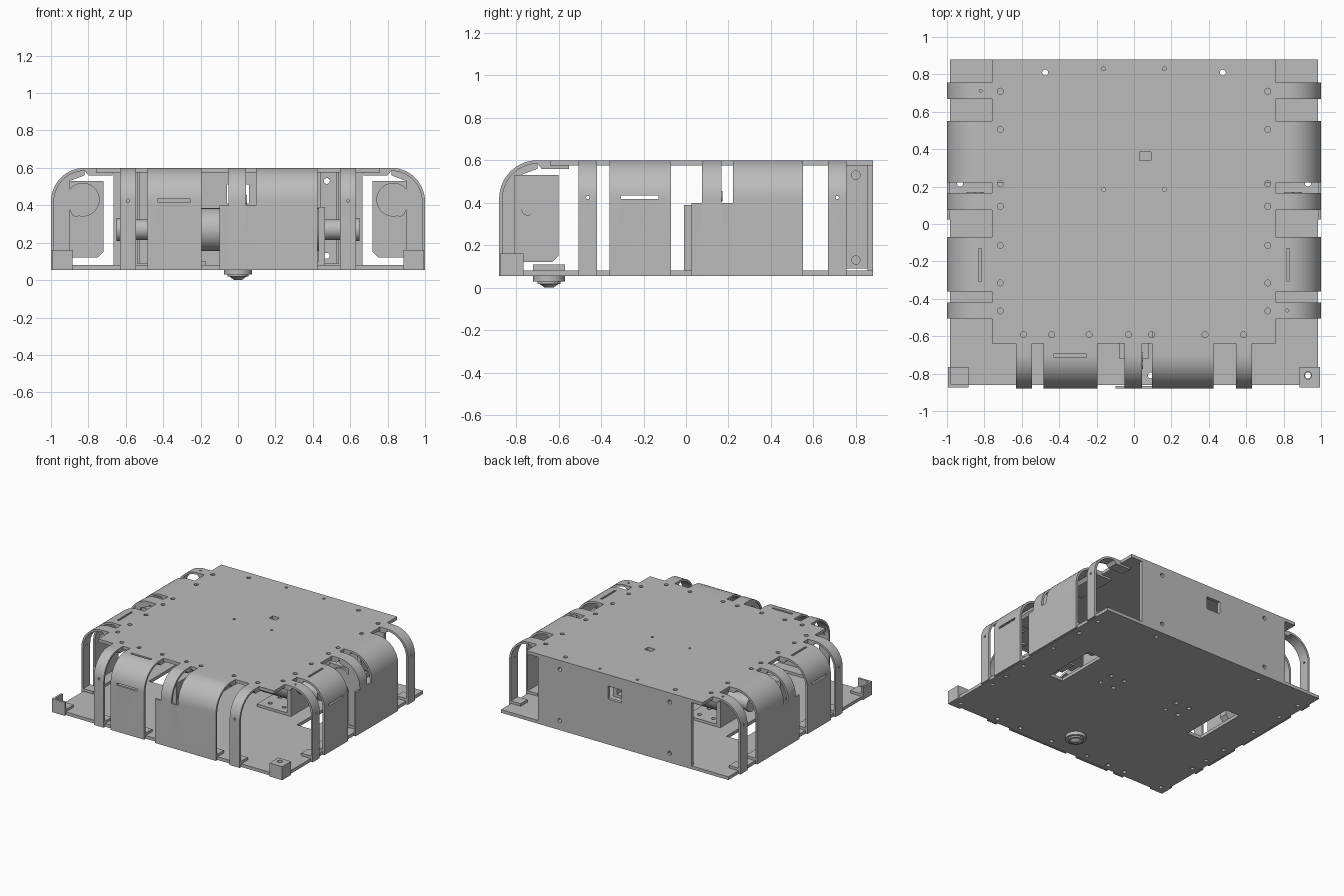
import bpy, bmesh, math
from mathutils import Matrix, Vector

cube = bpy.data.objects.get("Cube")
if cube:
    bpy.data.objects.remove(cube, do_unlink=True)

grey = bpy.data.materials.new("plain grey")
grey.use_nodes = True
GREY = (0.5, 0.5, 0.5, 1)
grey.diffuse_color = GREY
grey.node_tree.nodes["Principled BSDF"].inputs["Base Color"].default_value = GREY
parts = []
I = Matrix.Identity(4)


def box(bm, x0, x1, y0, y1, z0, z1):
    m = Matrix.Translation(((x0 + x1) / 2, (y0 + y1) / 2, (z0 + z1) / 2))
    bmesh.ops.create_cube(bm, size=1, matrix=m @ Matrix.Diagonal((x1 - x0, y1 - y0, z1 - z0, 1)))


def rod(bm, p, q, r, n=24, r2=None):
    p, q = Vector(p), Vector(q)
    rot = (q - p).to_track_quat('Z', 'Y').to_matrix().to_4x4()
    bmesh.ops.create_cone(bm, cap_ends=True, segments=n, radius1=r, radius2=r if r2 is None else r2,
                          depth=(q - p).length, matrix=Matrix.Translation((p + q) / 2) @ rot)


def prism(bm, profile, u0, u1):
    """Extrude an (r, z) outline along u."""
    face = bm.faces.new([bm.verts.new((u0, r, z)) for r, z in profile])
    out = bmesh.ops.extrude_face_region(bm, geom=[face])
    bmesh.ops.translate(bm, vec=(u1 - u0, 0, 0),
                        verts=[v for v in out["geom"] if isinstance(v, bmesh.types.BMVert)])


def raw(name, bm, m):
    bm.transform(m)
    bmesh.ops.recalc_face_normals(bm, faces=bm.faces)
    me = bpy.data.meshes.new(name)
    bm.to_mesh(me)
    bm.free()
    ob = bpy.data.objects.new(name, me)
    bpy.context.collection.objects.link(ob)
    return ob


def make(name, bm, m=I, cutter=None):
    ob = raw(name, bm, m)
    if cutter:
        tool = raw("cutter", cutter, m)
        tool.hide_render = True
        mod = ob.modifiers.new("holes", 'BOOLEAN')
        mod.operation, mod.object, mod.solver = 'DIFFERENCE', tool, 'EXACT'
        bpy.context.view_layer.update()
        done = bpy.data.meshes.new_from_object(ob.evaluated_get(bpy.context.evaluated_depsgraph_get()))
        ob.modifiers.clear()
        ob.data = done
        bpy.data.objects.remove(tool, do_unlink=True)
    ob.data.materials.clear()
    ob.data.materials.append(grey)
    parts.append(ob)
    return ob


def holes(bm, points, z0, z1, r=0.016):
    for x, y in points:
        rod(bm, (x, y, z0), (x, y, z1), r, 12)


# Bumper frames: u runs along the edge, r points outward
frames = {
    "front": Matrix(((1, 0, 0, 0), (0, -1, 0, 0.12), (0, 0, 1, 0), (0, 0, 0, 1))),
    "left": Matrix(((0, 1, 0, 0), (1, 0, 0, 0.125), (0, 0, 1, 0), (0, 0, 0, 1))),
    "right": Matrix(((0, -1, 0, 0), (1, 0, 0, 0.125), (0, 0, 1, 0), (0, 0, 0, 1))),
}


def arc(radius):
    return [(0.82 + radius * math.sin(a), 0.42 + radius * math.cos(a))
            for a in (math.pi / 2 * i / 14 for i in range(15))]


# Bent sheet outline with a tab under the top plate and a foot on the base
bent = [(0.76, 0.6)] + arc(0.18) + [(1, 0.055), (0.985, 0.055), (0.985, 0.08), (0.9, 0.08),
                                    (0.9, 0.1), (0.984, 0.1)] + arc(0.164)[::-1]
bent += [(0.8, 0.56), (0.67, 0.56), (0.67, 0.575), (0.76, 0.575)]

for side, m in frames.items():
    # Narrow outer straps with screw holes
    for end, u in (("near", -0.5875), ("far", 0.5875)):
        bm, cut = bmesh.new(), bmesh.new()
        prism(bm, bent, u - 0.043, u + 0.043)
        rod(cut, (u, 0.95, 0.425), (u, 1.05, 0.425), 0.008, 10)
        rod(cut, (u, 0.82, 0.57), (u, 0.82, 0.65), 0.008, 10)
        make(f"{side}_{end}_strap", bm, m, cut)
    # Panel with two slots
    bm, cut = bmesh.new(), bmesh.new()
    prism(bm, bent, -0.485, -0.195)
    box(cut, -0.43, -0.255, 0.95, 1.05, 0.418, 0.434)
    box(cut, -0.43, -0.255, 0.816, 0.832, 0.57, 0.65)
    make(f"{side}_slotted_panel", bm, m, cut)
    # Wide panel, centre strap and the low cover joining them
    bm = bmesh.new()
    prism(bm, bent, 0.097, 0.425)
    make(f"{side}_wide_panel", bm, m)
    bm = bmesh.new()
    prism(bm, bent, -0.05, 0.042)
    make(f"{side}_centre_strap", bm, m)
    bm = bmesh.new()
    box(bm, -0.1, 0.097, 0.985, 1.0, 0.055, 0.4)
    make(f"{side}_low_cover", bm, m)
    # Switch body, its rib and the round horn
    bm = bmesh.new()
    prism(bm, [(0.72, 0.15), (0.75, 0.12), (0.9, 0.12), (0.93, 0.15), (0.93, 0.53), (0.72, 0.53)], -0.03, 0.035)
    make(f"{side}_switch_body", bm, m)
    bm = bmesh.new()
    prism(bm, [(0.985, 0.1), (0.9, 0.1), (0.9, 0.53), (0.82, 0.56), (0.82, 0.584)] + arc(0.164)[1:], -0.045, -0.03)
    make(f"{side}_rib", bm, m)
    bm = bmesh.new()
    rod(bm, (-0.045, 0.83, 0.43), (0.042, 0.83, 0.43), 0.09, 32)
    rod(bm, (-0.05, 0.83, 0.43), (0.047, 0.83, 0.43), 0.025)
    rod(bm, (-0.05, 0.865, 0.37), (0.047, 0.865, 0.37), 0.03)
    make(f"{side}_horn", bm, m)

# Base plate with wheel slots and screw holes
bm, cut = bmesh.new(), bmesh.new()
box(bm, -0.983, 0.983, -0.86, 0.88, 0.055, 0.08)
for s in (-1, 1):
    box(cut, s * 0.64 - 0.06, s * 0.64 + 0.06, -0.1, 0.33, 0, 0.2)
    holes(cut, [(s * 0.3 + a, 0.12 + b) for a in (-0.06, 0.06) for b in (-0.06, 0.06)], 0, 0.2)
    holes(cut, [(s * 0.93, y) for y in (-0.81, -0.46, -0.31, -0.115, 0.215, 0.5, 0.71)], 0, 0.2)
    holes(cut, [(s * 0.475, 0.81)], 0, 0.2)
holes(cut, [(x, -0.81) for x in (-0.59, -0.44, -0.24, 0.09, 0.38, 0.59)], 0, 0.2)
make("base_plate", bm, I, cut)

# Top plate
bm, cut = bmesh.new(), bmesh.new()
box(bm, -0.76, 0.76, -0.64, 0.88, 0.575, 0.6)
box(cut, 0.03, 0.09, 0.34, 0.385, 0.5, 0.7)
for s in (-1, 1):
    holes(cut, [(s * 0.715, y) for y in (-0.465, -0.315, -0.115, 0.095, 0.215, 0.505, 0.71)], 0.5, 0.7)
    holes(cut, [(s * 0.475, 0.81)], 0.5, 0.7)
    holes(cut, [(s * 0.162, 0.83), (s * 0.162, 0.185)], 0.5, 0.7, 0.01)
holes(cut, [(x, -0.592) for x in (-0.59, -0.44, -0.24, -0.03, 0.095, 0.38, 0.585)], 0.5, 0.7)
make("top_plate", bm, I, cut)

# Back panel with socket opening
bm, cut = bmesh.new(), bmesh.new()
box(bm, -0.665, 0.665, 0.855, 0.88, 0.08, 0.575)
box(cut, -0.06, 0.06, 0.8, 0.95, 0.41, 0.51)
for x in (-0.475, 0.475):
    for z in (0.13, 0.53):
        rod(cut, (x, 0.8, z), (x, 0.95, z), 0.016, 12)
make("back_panel", bm, I, cut)

for s, side in ((1, "left"), (-1, "right")):
    mirror = Matrix.Diagonal((s, 1, 1, 1))
    # Angle post behind the back panel
    bm, cut = bmesh.new(), bmesh.new()
    prism(bm, [(0.755, 0.09), (0.855, 0.09), (0.855, 0.575), (0.755, 0.575)], 0.525, 0.54)
    box(bm, 0.44, 0.525, 0.84, 0.855, 0.09, 0.575)
    for z in (0.13, 0.53):
        rod(cut, (0.5, 0.8, z), (0.6, 0.8, z), 0.02, 16)
        rod(cut, (0.475, 0.8, z), (0.475, 0.9, z), 0.016, 16)
    make(f"{side}_angle_post", bm, mirror, cut)
    # Drive motor, bracket and hub
    bm = bmesh.new()
    rod(bm, (0.1, 0.115, 0.27), (0.43, 0.115, 0.27), 0.115, 32)
    make(f"{side}_motor", bm, mirror)
    bm, cut = bmesh.new(), bmesh.new()
    box(bm, 0.43, 0.465, -0.01, 0.24, 0.09, 0.39)
    make(f"{side}_motor_bracket", bm, mirror)
    bm = bmesh.new()
    box(bm, 0.17, 0.465, -0.01, 0.24, 0.08, 0.1)
    holes(cut, [(0.3 + a, 0.115 + b) for a in (-0.06, 0.06) for b in (-0.06, 0.06)], 0, 0.2)
    make(f"{side}_motor_foot", bm, mirror, cut)
    bm = bmesh.new()
    rod(bm, (0.465, 0.115, 0.27), (0.635, 0.115, 0.27), 0.055)
    rod(bm, (0.63, 0.115, 0.27), (0.65, 0.115, 0.27), 0.062)
    make(f"{side}_hub", bm, mirror)
    # Front corner guard
    bm, cut = bmesh.new(), bmesh.new()
    box(bm, 0.885, 0.995, -0.875, -0.765, 0.055, 0.16)
    box(cut, 0.8, 0.979, -0.859, -0.7, 0.1, 0.3)
    holes(cut, [(0.93, -0.81)], 0, 0.3, 0.02)
    make(f"{side}_corner_guard", bm, mirror, cut)

# Ball caster
bm = bmesh.new()
rod(bm, (0, -0.645, 0.03), (0, -0.645, 0.055), 0.075, 32)
rod(bm, (0, -0.645, 0.018), (0, -0.645, 0.03), 0.055, 32)
rod(bm, (0, -0.645, 0), (0, -0.645, 0.018), 0.02, 32, 0.045)
make("caster", bm)
bm = bmesh.new()
box(bm, -0.08, 0.08, -0.72, -0.57, 0.08, 0.11)
make("caster_mount", bm)

# Smooth the bends and keep creases sharp
bpy.ops.object.select_all(action='DESELECT')
for ob in parts:
    ob.select_set(True)
bpy.context.view_layer.objects.active = parts[0]
bpy.ops.object.shade_smooth_by_angle(angle=math.radians(30))
